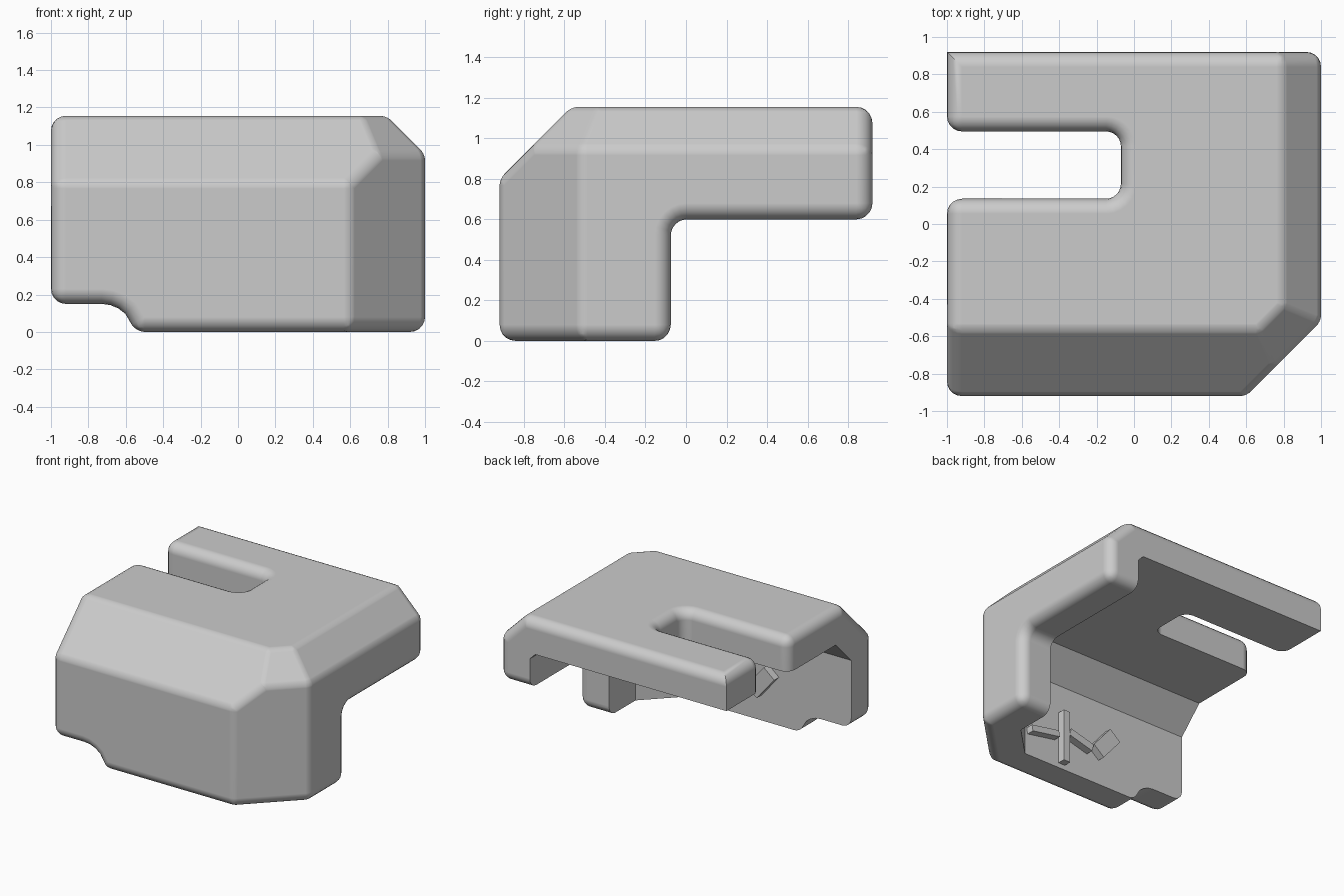
import bpy, bmesh, math
from mathutils import Vector, Matrix

cube = bpy.data.objects.get("Cube")
if cube:
    bpy.data.objects.remove(cube, do_unlink=True)

WALL = 0.27      # shell thickness
ROUND = 0.08     # soft edge radius

grey = bpy.data.materials.new("light_grey")
grey.use_nodes = True
colour = (0.6, 0.6, 0.6, 1)
grey.diffuse_color = colour
grey.node_tree.nodes["Principled BSDF"].inputs["Base Color"].default_value = colour


def add_object(name, bm):
    bmesh.ops.recalc_face_normals(bm, faces=bm.faces)
    mesh = bpy.data.meshes.new(name)
    bm.to_mesh(mesh)
    bm.free()
    mesh.materials.append(grey)
    obj = bpy.data.objects.new(name, mesh)
    bpy.context.collection.objects.link(obj)
    return obj


def box_mesh(low, high, round_axis=None):
    """Box, with the edges along round_axis rounded if one is given."""
    low, high = Vector(low), Vector(high)
    bm = bmesh.new()
    bmesh.ops.create_cube(bm, size=1)
    for v in bm.verts:
        v.co = (low + high) / 2 + v.co * (high - low)
    if round_axis is not None:
        edges = [e for e in bm.edges
                 if abs(e.verts[0].co[round_axis] - e.verts[1].co[round_axis]) > 0.01]
        bmesh.ops.bevel(bm, geom=edges, offset=ROUND, offset_type='OFFSET',
                        segments=6, profile=0.5, affect='EDGES')
    return bm


def chamfered_box(name, low, high, inset):
    """Box with its front, left and corner edges cut away, moved in by inset."""
    bm = box_mesh(low, high)
    cuts = [((0, -1, 1), (0, -0.92, 0.80)),       # front slope
            ((1, 0, 1), (1, 0, 0.95)),            # side slope
            ((1, -1, 0), (1, -0.52, 0)),          # upright corner
            ((1, -1, math.sqrt(2)), (1, -0.52, 0.95))]  # corner facet
    for normal, point in cuts:
        n = Vector(normal).normalized()
        bmesh.ops.bisect_plane(bm, geom=bm.verts[:] + bm.edges[:] + bm.faces[:],
                               plane_co=Vector(point) - n * inset, plane_no=n,
                               clear_outer=True, dist=1e-5)
        rim = [e for e in bm.edges if e.is_boundary]
        if rim:
            bmesh.ops.holes_fill(bm, edges=rim)
    return add_object(name, bm)


def apply(target, mod):
    bpy.context.view_layer.objects.active = target
    bpy.ops.object.modifier_apply(modifier=mod.name)


def cut(target, cutter):
    mod = target.modifiers.new("cut", 'BOOLEAN')
    mod.operation = 'DIFFERENCE'
    mod.solver = 'EXACT'
    mod.object = cutter
    apply(target, mod)
    bpy.data.objects.remove(cutter, do_unlink=True)


# Outer body
shell = chamfered_box("cover_shell", (-1, -0.92, 0), (1, 0.92, 1.155), 0)

# Open space under the rear, and the long slot in the top
cut(shell, add_object("rear_cutter", box_mesh((-2, -0.075, -1), (2, 2, 0.60), 0)))
cut(shell, add_object("slot_cutter", box_mesh((-2, 0.135, 0.3), (-0.07, 0.495, 2), 2)))

# Raised lower edge near one end of the front wall
bm = bmesh.new()
arc = [(-0.73 + 0.18 * math.cos(math.radians(a)), -0.03 + 0.18 * math.sin(math.radians(a)))
       for a in (45, 60, 75, 90)]
profile = [(-2, -0.3), (-0.44, -0.3), (-0.545, 0)] + arc + [(-2, 0.15)]
face = bm.faces.new([bm.verts.new((x, -2, z)) for x, z in profile])
grown = bmesh.ops.extrude_face_region(bm, geom=[face])
bmesh.ops.translate(bm, vec=(0, 4, 0),
                    verts=[g for g in grown["geom"] if isinstance(g, bmesh.types.BMVert)])
cut(shell, add_object("notch_cutter", bm))

# Round the outer edges to one radius, leaving the rear end corner crisp
bm = bmesh.new()
bm.from_mesh(shell.data)
bmesh.ops.remove_doubles(bm, verts=bm.verts, dist=1e-4)
bmesh.ops.dissolve_limit(bm, angle_limit=0.02, verts=bm.verts, edges=bm.edges)
weight = bm.edges.layers.float.new("bevel_weight_edge")
for edge in bm.edges:
    crisp = all(v.co.x < -0.99 and v.co.y > 0.91 for v in edge.verts)
    angle = edge.calc_face_angle(0)
    if not crisp and angle > math.radians(25):
        edge[weight] = min(1, math.tan(angle / 2))
bm.to_mesh(shell.data)
bm.free()
soften = shell.modifiers.new("soften", 'BEVEL')
soften.limit_method = 'WEIGHT'
soften.offset_type = 'OFFSET'
soften.width = ROUND
soften.segments = 5
soften.use_clamp_overlap = False
apply(shell, soften)

# Hollow it out with the same chamfered shape
cut(shell, chamfered_box("hollow_cutter", (-2, -0.92 + WALL, -1),
                         (1 - WALL, 2, 1.155 - WALL), WALL))
shell.data.materials.clear()
shell.data.materials.append(grey)
for poly in shell.data.polygons:
    poly.material_index = 0

# Smooth rounded edges while the large faces stay flat
bpy.ops.object.select_all(action='DESELECT')
shell.select_set(True)
bpy.context.view_layer.objects.active = shell
bpy.ops.object.shade_smooth_by_angle(angle=math.radians(28))
flat = shell.modifiers.new("flat_faces", 'WEIGHTED_NORMAL')
flat.keep_sharp = True
flat.weight = 100

# Small catch bars on the inside of the front wall
bars = [("catch_upright", 0.14, 0.25, 0.06, 0.42, 0),
        ("catch_long_arm", 0.34, 0.22, 0.26, 0.05, 10),
        ("catch_short_arm", 0.0, 0.27, 0.22, 0.06, -15),
        ("catch_tip", -0.24, 0.33, 0.12, 0.24, -40)]
for name, x, z, width, height, turn in bars:
    bm = box_mesh((-width / 2, -0.05, -height / 2), (width / 2, 0.05, height / 2))
    bm.transform(Matrix.Translation((x, -0.64, z))
                 @ Matrix.Rotation(math.radians(turn), 4, 'Y'))
    add_object(name, bm)
